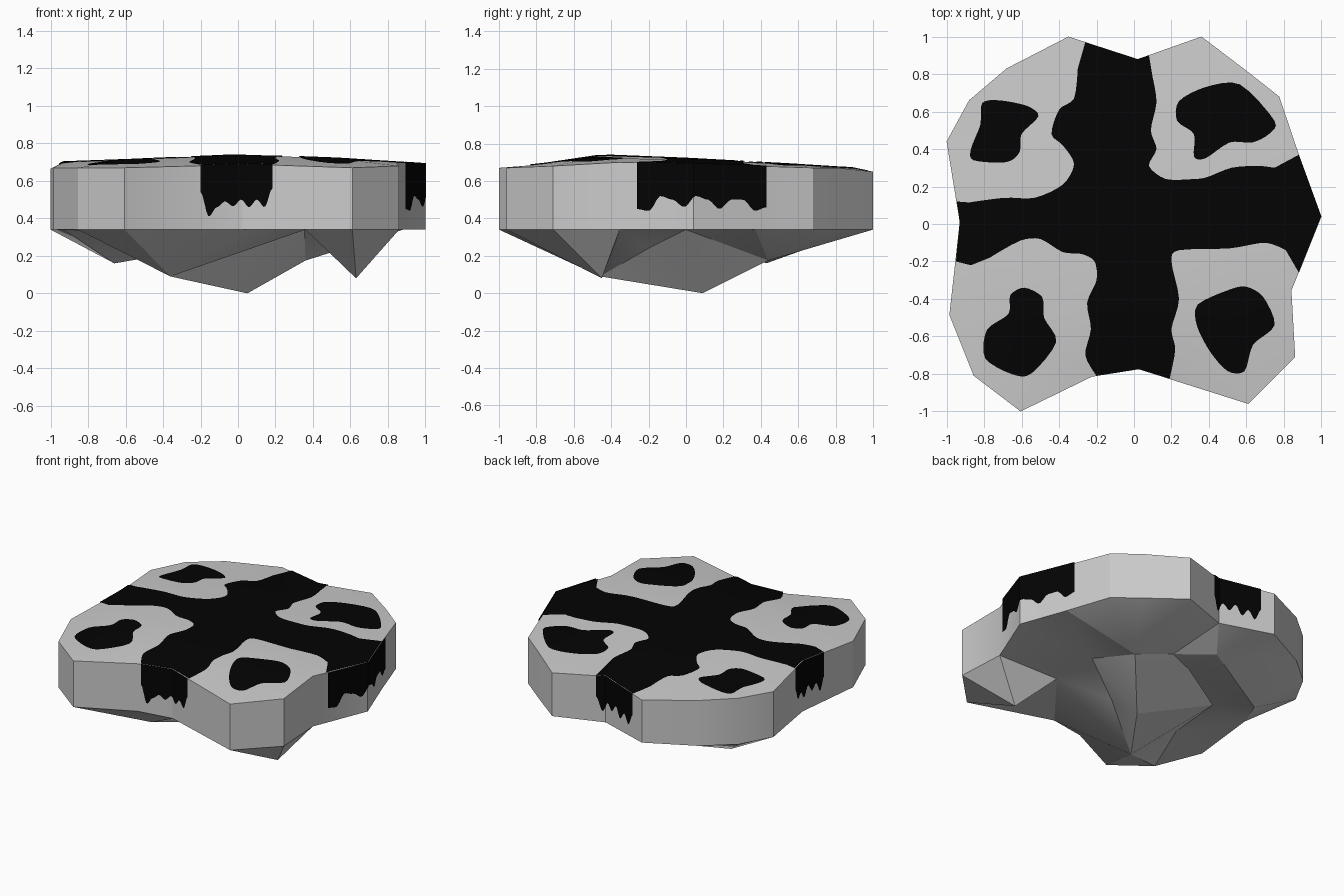
import bpy, bmesh, math
from mathutils import Vector
from mathutils.bvhtree import BVHTree
from mathutils.geometry import delaunay_2d_cdt, interpolate_bezier

if "Cube" in bpy.data.objects:
    bpy.data.objects.remove(bpy.data.objects["Cube"])

FLOOR = 0.34  # height where the walls end and the rock underside begins

# Rim outline: x, y, top height
rim = [(1, .04, .69), (.88, .37, .68), (.775, .68, .67), (.61, .81, .67), (.36, 1, .65),
       (.02, .88, .67), (-.35, 1, .645), (-.68, .83, .665), (-.88, .66, .67), (-1, .44, .665),
       (-.93, .01, .70), (-.985, -.485, .67), (-.855, -.81, .67), (-.605, -1, .67),
       (-.225, -.815, .68), (.025, -.775, .69), (.61, -.96, .67), (.86, -.71, .68),
       (.84, -.355, .70)]
# Gentle bumps on the top
crown = [(0, -.45, .738), (0, 0, .72), (0, .55, .69), (-.62, -.5, .71), (.5, -.5, .722),
         (.55, .42, .695), (-.6, .42, .695), (.6, .05, .715), (-.6, .02, .712)]
# Downward spikes, then the valleys between them
rocks = [(.05, .09, 0), (.63, -.45, .08), (-.36, -.46, .09), (-.66, .43, .16), (.36, .44, .175),
         (-.13, .68, .25), (.36, -.35, .34), (.355, 0, .34), (.02, .42, .31),
         (-.6, .08, .31), (.02, -.2, .24), (-.2, .32, .32), (-.66, -.36, .33)]
N = len(rim)
ridges = [(N + 2, N + 6), (0, N + 6), (0, N + 7), (N, N + 2), (1, N + 4), (N + 7, N + 4)]


def make_object(name, bm, mat=None, angle=0.45):
    me = bpy.data.meshes.new(name)
    bm.to_mesh(me)
    bm.free()
    ob = bpy.data.objects.new(name, me)
    bpy.context.collection.objects.link(ob)
    if mat:
        me.materials.append(mat)
    bpy.ops.object.select_all(action='DESELECT')
    ob.select_set(True)
    bpy.context.view_layer.objects.active = ob
    bpy.ops.object.shade_smooth_by_angle(angle=angle)
    return ob


def fill(outline, inner, edges=()):
    """Triangulate an outline with extra inner points."""
    pts = [Vector(p[:2]) for p in outline + inner]
    out = delaunay_2d_cdt(pts, list(edges), [list(range(len(outline)))], 1, 1e-5)
    return out[0], out[2], out[3]


def add_cap(bm, outline, inner, edges=()):
    pts = outline + inner
    verts, faces, orig = fill(outline, inner, edges)
    vs = [bm.verts.new(pts[o[0]] if o else (v.x, v.y, .25)) for v, o in zip(verts, orig)]
    for f in faces:
        bm.faces.new([vs[i] for i in f])


# Island: top cap, rocky underside, vertical walls
bm = bmesh.new()
add_cap(bm, rim, crown)
bm.faces.ensure_lookup_table()
top_tree = BVHTree.FromBMesh(bm)
base = [(x, y, FLOOR) for x, y, z in rim]
add_cap(bm, base, rocks, ridges)
for i in range(N):
    j = (i + 1) % N
    bm.faces.new([bm.verts.new(p) for p in (base[i], base[j], rim[j], rim[i])])
bmesh.ops.remove_doubles(bm, verts=bm.verts[:], dist=1e-4)
bmesh.ops.recalc_face_normals(bm, faces=bm.faces[:])
make_object("rock_island", bm)

black = bpy.data.materials.new("black_paint")
black.diffuse_color = (0.001, 0.001, 0.001, 1)
black.use_nodes = True
black.node_tree.nodes["Principled BSDF"].inputs["Base Color"].default_value = black.diffuse_color


def height(x, y):
    hit = top_tree.ray_cast(Vector((x, y, 2)), Vector((0, 0, -1)))[0]
    return (hit or top_tree.find_nearest(Vector((x, y, .68)))[0]).z


def rounded(pts, corner_radius=9):
    """Closed smooth curve; points beyond corner_radius stay sharp."""
    v = [Vector((x, y, 0)) for x, y in pts]
    n, out = len(v), []
    for i in range(n):
        a, b, c, d = v[i - 1], v[i], v[(i + 1) % n], v[(i + 2) % n]
        tb = (c - a) / 7 * (b.length < corner_radius)
        tc = (d - b) / 7 * (c.length < corner_radius)
        out += [tuple(p[:2]) for p in interpolate_bezier(b, b + tb, c - tc, c, 5)[:-1]]
    return out


def patch(name, outline):
    o = [Vector(p) for p in outline]
    grid = []
    for i in range(-12, 13):
        for j in range(-12, 13):
            p = Vector((i * .08, j * .08))
            if min((p - q).length for q in o) < .04:
                continue
            # even-odd test keeps only points inside the outline
            inside = False
            for a, b in zip(o, o[1:] + o[:1]):
                if (a.y > p.y) != (b.y > p.y) and p.x < a.x + (p.y - a.y) * (b.x - a.x) / (b.y - a.y):
                    inside = not inside
            if inside:
                grid.append((p.x, p.y))
    verts, faces, _ = fill(outline, grid)
    bm = bmesh.new()
    vs = [bm.verts.new((v.x, v.y, height(v.x, v.y) + .005)) for v in verts]
    for f in faces:
        bm.faces.new([vs[i] for i in f])
    bm.normal_update()
    bmesh.ops.reverse_faces(bm, faces=[f for f in bm.faces if f.normal.z < 0])
    make_object(name, bm, black)


# Cross-shaped painted path
patch("painted_cross", rounded([
    (-.26, .97), (.02, .88), (.08, .9), (.1, .78), (.12, .65), (.09, .5), (.12, .4), (.08, .31),
    (.17, .24), (.32, .24), (.39, .25), (.52, .3), (.66, .31), (.75, .3), (.88, .37), (1, .04),
    (.88, -.26), (.81, -.14), (.7, -.1), (.51, -.13), (.24, -.14), (.2, -.2), (.24, -.4),
    (.2, -.56), (.22, -.67), (.19, -.825), (.025, -.775), (-.2, -.81), (-.26, -.7), (-.23, -.56),
    (-.25, -.42), (-.2, -.3), (-.21, -.2), (-.28, -.16), (-.38, -.15), (-.5, -.08), (-.61, -.09),
    (-.77, -.18), (-.87, -.22), (-.95, -.2), (-.93, .01), (-.945, .12), (-.88, .115),
    (-.69, .14), (-.53, .14), (-.38, .21), (-.32, .32), (-.38, .42), (-.44, .48), (-.4, .61),
    (-.32, .67), (-.3, .83)], .77))

# Painted spots, one per quarter
patch("spot_back_left", rounded([
    (-.81, .645), (-.72, .66), (-.57, .63), (-.51, .575), (-.6, .48), (-.61, .385),
    (-.68, .33), (-.855, .34), (-.87, .4), (-.82, .53)]))
patch("spot_back_right", rounded([
    (.24, .655), (.38, .73), (.565, .745), (.75, .55), (.72, .48), (.63, .435), (.51, .435),
    (.38, .35), (.32, .36), (.32, .48), (.23, .55)]))
patch("spot_front_left", rounded([
    (-.66, -.38), (-.585, -.34), (-.49, -.39), (-.48, -.5), (-.415, -.63), (-.55, -.8),
    (-.655, -.8), (-.795, -.715), (-.785, -.565), (-.67, -.48)]))
patch("spot_front_right", rounded([
    (.34, -.43), (.51, -.35), (.6, -.335), (.69, -.39), (.75, -.54), (.635, -.645),
    (.59, -.785), (.5, -.785), (.405, -.68), (.335, -.54)]))


def drip(name, a, mid, b, lows):
    """Paint running down the wall from a over the corner mid to b."""
    a, mid, b = Vector(a), Vector(mid), Vector(b)
    bm, n, prev = bmesh.new(), 40, None
    la, lb = (mid - a).length, (b - mid).length
    normals = []
    for p, q in ((a, mid), (mid, b)):
        d = (q - p).normalized()
        nrm = Vector((d.y, -d.x))
        normals.append(nrm if nrm.dot(mid) > 0 else -nrm)
    bend = (normals[0] + normals[1]) / (1 + normals[0].dot(normals[1]))
    # push the path slightly off the wall, mitred at the corner
    a2, m2, b2 = a + normals[0] * .005, mid + bend * .005, b + normals[1] * .005
    for t in sorted([i / n for i in range(n + 1)] + [la / (la + lb)]):
        s = t * (la + lb)
        out = a2.lerp(m2, s / la) if s < la else m2.lerp(b2, (s - la) / lb)
        f = t * (len(lows) - 1)
        k = min(int(f), len(lows) - 2)
        w = f - k
        w = w * w * (3 - 2 * w)
        low = lows[k] * (1 - w) + lows[k + 1] * w
        pair = [bm.verts.new((out.x, out.y, z)) for z in (height(out.x, out.y) + .005, low)]
        if prev:
            bm.faces.new((prev[0], prev[1], pair[1], pair[0]))
        prev = pair
    bm.normal_update()
    if sum(f.normal.dot(f.calc_center_median()) for f in bm.faces) < 0:
        bmesh.ops.reverse_faces(bm, faces=bm.faces[:])
    make_object(name, bm, black)


# Drips at the four ends of the cross
drip("drip_front", (-.2, -.81), (.025, -.775), (.185, -.827),
     [.54, .41, .46, .49, .465, .50, .46, .50, .46, .56])
drip("drip_right", (.89, -.26), (.998, .04), (.86, .43),
     [.45, .44, .52, .50, .46, .52, .50, .45, .50, .50, .44, .46])
drip("drip_back", (-.26, .97), (.02, .88), (.08, .9),
     [.50, .42, .48, .43, .50, .45, .49, .42, .52])
drip("drip_left", (-.95, -.2), (-.93, .01), (-.945, .12),
     [.52, .43, .50, .46, .51, .44, .49, .46, .54])
